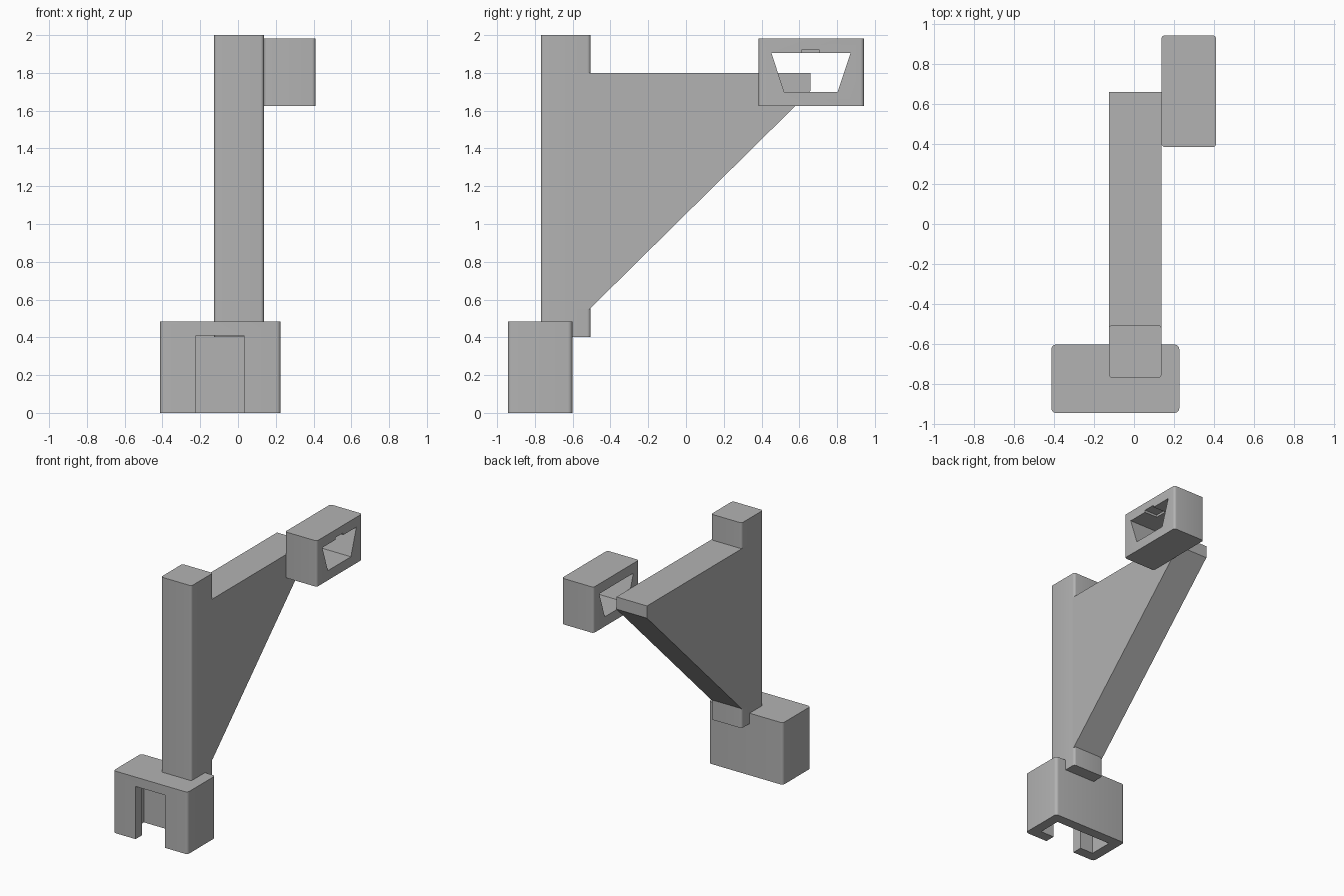
import bpy, bmesh, math

if "Cube" in bpy.data.objects:
    bpy.data.objects.remove(bpy.data.objects["Cube"], do_unlink=True)

grey = bpy.data.materials.new("plain grey")
grey.use_nodes = True
COLOUR = (0.45, 0.45, 0.45, 1)
grey.diffuse_color = COLOUR
grey.node_tree.nodes["Principled BSDF"].inputs["Base Color"].default_value = COLOUR


def finish(name, bm):
    bmesh.ops.recalc_face_normals(bm, faces=bm.faces)
    mesh = bpy.data.meshes.new(name)
    bm.to_mesh(mesh)
    bm.free()
    mesh.materials.append(grey)
    ob = bpy.data.objects.new(name, mesh)
    bpy.context.scene.collection.objects.link(ob)
    return ob


def block(name, x, y, z, radius=0):
    """Box from ranges, with optionally rounded upright edges."""
    bm = bmesh.new()
    bmesh.ops.create_cube(bm, size=1)
    for v in bm.verts:
        v.co = [r[0] if c < 0 else r[1] for c, r in zip(v.co, (x, y, z))]
    if radius:
        upright = [e for e in bm.edges
                   if abs(e.verts[0].co.z - e.verts[1].co.z) > 0.1]
        bmesh.ops.bevel(bm, geom=upright, offset=radius, segments=5,
                        profile=0.5, affect='EDGES')
    return finish(name, bm)


def side_profile(name, points, x0, x1):
    """Outline in y and z, extruded along x."""
    bm = bmesh.new()
    face = bm.faces.new([bm.verts.new((x0, y, z)) for y, z in points])
    out = bmesh.ops.extrude_face_region(bm, geom=[face])
    moved = [v for v in out["geom"] if isinstance(v, bmesh.types.BMVert)]
    bmesh.ops.translate(bm, verts=moved, vec=(x1 - x0, 0, 0))
    return finish(name, bm)


def cut(ob, *cutters):
    for c in cutters:
        c.hide_render = True
        mod = ob.modifiers.new("cut", 'BOOLEAN')
        mod.operation = 'DIFFERENCE'
        mod.solver = 'EXACT'
        mod.object = c
        bpy.context.view_layer.objects.active = ob
        bpy.ops.object.modifier_apply(modifier=mod.name)
        bpy.data.objects.remove(c, do_unlink=True)


# Foot with a T-shaped slot open at the bottom and front
foot = block("foot_socket", (-0.413, 0.226), (-0.943, -0.602), (0, 0.483), 0.023)
cut(foot,
    block("cavity_cutter", (-0.335, 0.148), (-0.863, -0.68), (-0.1, 0.41)),
    block("slot_cutter", (-0.222, 0.032), (-1.1, -0.8), (-0.1, 0.41)))

# Upright post and triangular bracket arm
post = block("post", (-0.126, 0.137), (-0.768, -0.505), (0.402, 2.0), 0.018)
arm = side_profile("bracket_arm",
                   [(-0.64, 1.8), (0.66, 1.8), (0.66, 1.705),
                    (-0.51, 0.55), (-0.64, 0.55)], -0.126, 0.137)

# Side box with a tapered opening and a small notch in its ceiling
box = block("side_box", (0.137, 0.41), (0.384, 0.942), (1.625, 1.982), 0.018)
cut(box,
    side_profile("opening_cutter",
                 [(0.52, 1.7), (0.803, 1.7), (0.871, 1.905), (0.452, 1.905)],
                 0.05, 0.5),
    block("notch_cutter", (0.3, 0.5), (0.612, 0.708), (1.85, 1.922)))

# Smooth rounded corners, crisp edges elsewhere
bpy.ops.object.select_all(action='DESELECT')
for ob in (foot, post, arm, box):
    ob.select_set(True)
bpy.context.view_layer.objects.active = foot
bpy.ops.object.shade_smooth_by_angle(angle=math.radians(30))
